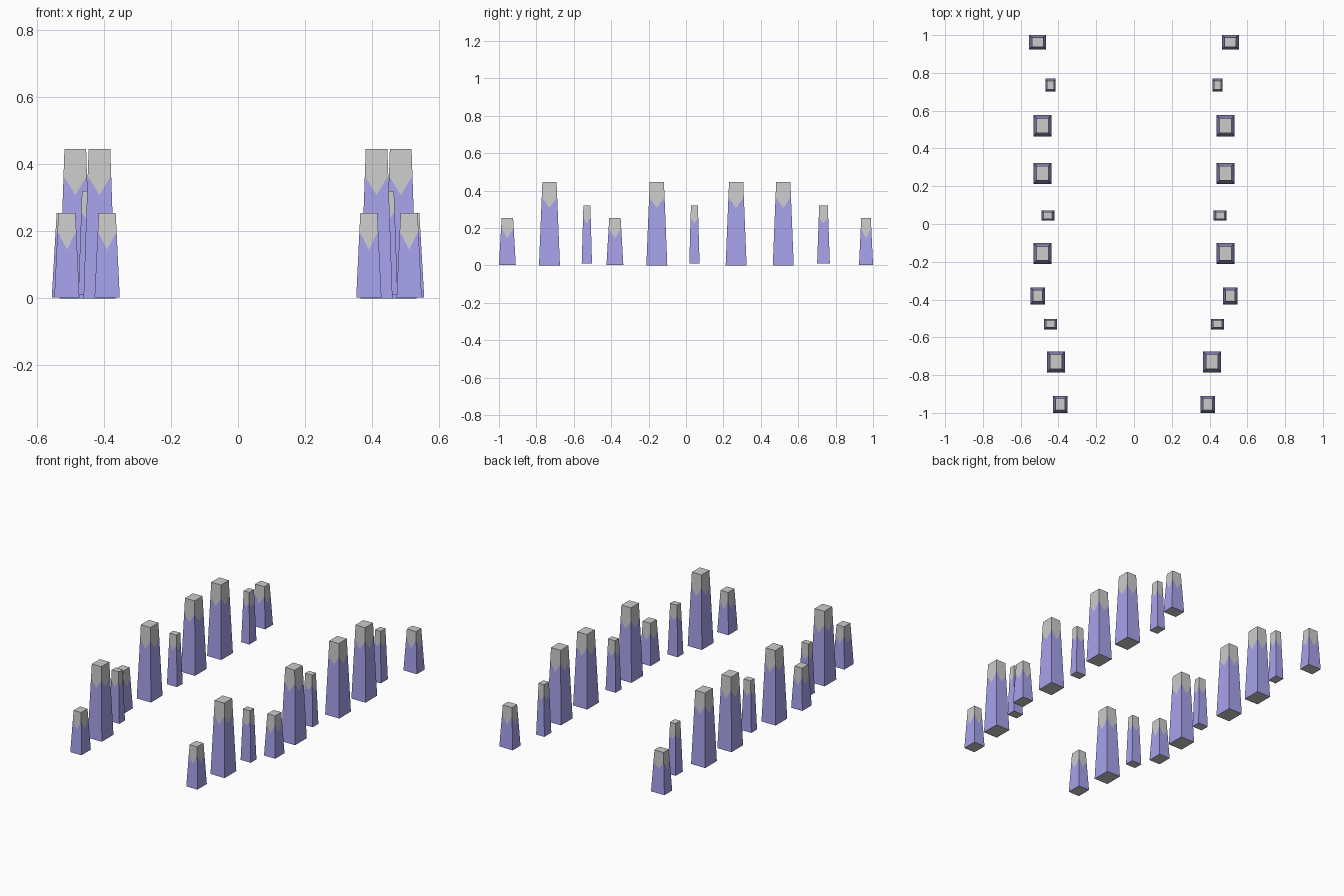
import bpy, bmesh

if "Cube" in bpy.data.objects:
    bpy.data.objects.remove(bpy.data.objects["Cube"])

blue = bpy.data.materials.new("blue_paint")
blue.diffuse_color = (0.38, 0.36, 0.83, 1)
blue.use_nodes = True
blue.node_tree.nodes["Principled BSDF"].inputs["Base Color"].default_value = blue.diffuse_color

# kind: base width, base depth, base z, V corner z, V point z, top z
KINDS = {
    "tall": (0.095, 0.112, 0.0, 0.365, 0.308, 0.445),
    "short": (0.075, 0.090, 0.003, 0.200, 0.145, 0.254),
    "thin": (0.055, 0.068, 0.010, 0.257, 0.224, 0.320),
}
TOP_SCALE = 0.68

# kind, x, y, quarter turn
PILLARS = [
    ("short", 0.510, 0.9625, True),
    ("thin", 0.442, 0.735, False),
    ("tall", 0.485, 0.520, False),
    ("tall", 0.485, 0.268, False),
    ("thin", 0.456, 0.045, True),
    ("tall", 0.485, -0.156, False),
    ("short", 0.510, -0.380, False),
    ("thin", 0.442, -0.530, True),
    ("tall", 0.413, -0.730, False),
    ("short", 0.390, -0.955, False),
]


def make_object(name, faces, material=None):
    bm = bmesh.new()
    for pts in faces:
        bm.faces.new([bm.verts.new(p) for p in pts])
    bmesh.ops.remove_doubles(bm, verts=bm.verts, dist=1e-5)
    me = bpy.data.meshes.new(name)
    bm.to_mesh(me)
    bm.free()
    if material:
        me.materials.append(material)
    ob = bpy.data.objects.new(name, me)
    bpy.context.collection.objects.link(ob)
    ob.modifiers.new("other_row", 'MIRROR').use_mirror_merge = False


def pillar(kind, x, y, turned):
    w, d, z0, zc, zm, z1 = KINDS[kind]
    if turned:
        w, d = d, w

    def pt(u, v, z):
        # point on the tapered shell; u, v are in -1..1
        s = 1 - (1 - TOP_SCALE) * (z - z0) / (z1 - z0)
        return (x + u * w / 2 * s, y + v * d / 2 * s, z)

    corners = [(-1, -1), (1, -1), (1, 1), (-1, 1)]
    # grey top and underside
    grey = [[pt(u, v, z1) for u, v in corners],
            [pt(u, v, z0) for u, v in reversed(corners)]]
    body = []
    # four sides, each split by a V line
    for a, b in zip(corners, corners[1:] + corners[:1]):
        mid = pt((a[0] + b[0]) / 2, (a[1] + b[1]) / 2, zm)
        body.append([pt(*a, z0), pt(*b, z0), pt(*b, zc), mid, pt(*a, zc)])
        grey.append([pt(*a, zc), mid, pt(*b, zc), pt(*b, z1), pt(*a, z1)])
    make_object(kind + "_pillar_body", body, blue)
    make_object(kind + "_pillar_tip_and_base", grey)


for p in PILLARS:
    pillar(*p)
